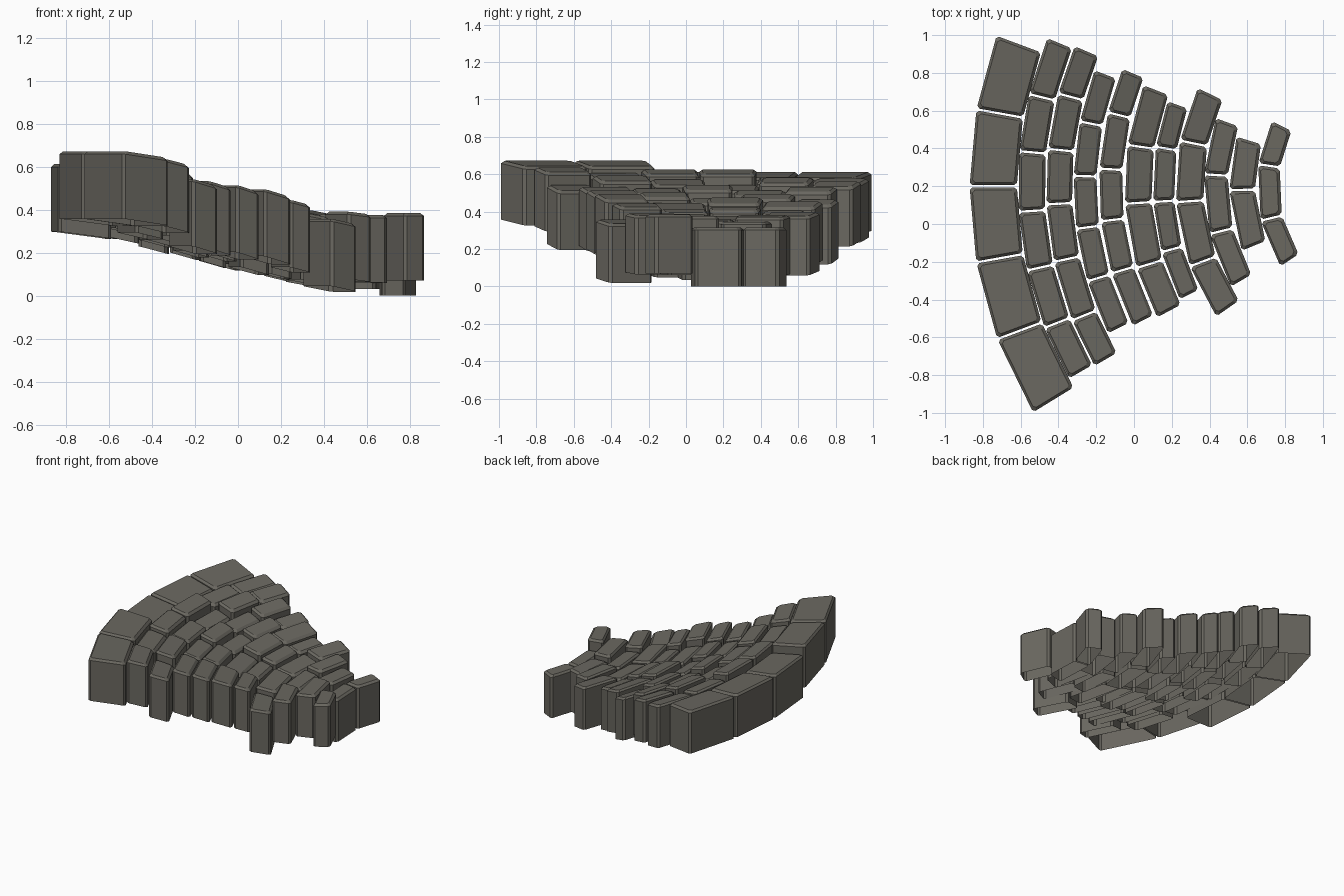
import bpy, bmesh, math
from mathutils import Vector

if "Cube" in bpy.data.objects:
    bpy.data.objects.remove(bpy.data.objects["Cube"])

# One flat stone colour
stone = bpy.data.materials.new("warm grey stone")
stone.diffuse_color = (0.145, 0.138, 0.118, 1)
stone.use_nodes = True
stone.node_tree.nodes["Principled BSDF"].inputs["Base Color"].default_value = stone.diffuse_color

CX, CY = 1.43, 0.2      # centre of the curved paving
HEIGHT = 0.315          # stone height
GAP = 0.006             # half joint between stones
CHAMFER = 0.014         # cut on corners and top rim

# Per row: outer x, inner x, joint angles (degrees), height offset of each stone (1/100 unit)
ROWS = [
    (-0.87, -0.62, (20.4, 10.2, 0, -10.1, -20.6, -31.5), "00066"),
    (-0.615, -0.475, (22.7, 13.8, 5.2, -3.8, -12.6, -21.5, -30), "015536"),
    (-0.465, -0.33, (23.2, 15, 6, -2.9, -12.2, -22, -30.3), "240350"),
    (-0.32, -0.20, (20.7, 11.3, 1.8, -7.4, -16.7, -26.6), "31423"),
    (-0.185, -0.065, (22.8, 14, 3.3, -6.6, -16.6, -27.4), "03145"),
    (-0.05, 0.09, (21.4, 8.5, -3.6, -17, -28.2), "3527"),
    (0.1, 0.21, (20, 9, -3.6, -15.2, -27), "2436"),
    (0.22, 0.365, (25.7, 11.5, -4, -20.5, -35), "4230"),
    (0.37, 0.495, (20.2, 3.4, -13.8, -30.4), "536"),
    (0.505, 0.64, (16.8, -1.3, -22), "36"),
    (0.65, 0.765, (26.6, 8.6, -13.5, -33.3), "007"),
]


def ground(p):
    """Slope height: an S-curve that falls towards the centre of the arcs."""
    u = CX - math.hypot(p.x - CX, p.y - CY)
    t = min(max((u + 0.95) / 1.55, 0), 1)
    return 0.3 * (1 - t * t * (3 - 2 * t))


def polar(radius, angle):
    return Vector((CX - radius * math.cos(angle), CY + radius * math.sin(angle)))


def cut_corners(quad, c):
    """Replace each corner by two points, giving an eight-sided outline."""
    ring = []
    for i, p in enumerate(quad):
        for q in (quad[i - 1], quad[(i + 1) % 4]):
            ring.append(p + (q - p).normalized() * c)
    return ring


def outline(r_out, r_in, a0, a1, inset):
    """Plan of one stone, listed anticlockwise seen from above."""
    def edge(r, a, s):
        return polar(r, a + s * (GAP + inset) / r)
    ro, ri = r_out - inset, r_in + inset
    quad = [edge(ro, a0, -1), edge(ro, a1, 1), edge(ri, a1, 1), edge(ri, a0, -1)]
    return cut_corners(quad, CHAMFER)


def add_stone(bm, r_out, r_in, a0, a1, lift):
    wall = outline(r_out, r_in, a0, a1, 0)
    rim = outline(r_out, r_in, a0, a1, CHAMFER)
    rings = []
    for pts, h in ((wall, 0), (wall, HEIGHT - CHAMFER), (rim, HEIGHT)):
        rings.append([bm.verts.new((p.x, p.y, ground(p) + lift + h)) for p in pts])
    n = len(wall)
    for low, high in zip(rings, rings[1:]):
        for i in range(n):
            j = (i + 1) % n
            bm.faces.new((low[i], low[j], high[j], high[i]))
    bm.faces.new(rings[-1])     # top; the underside stays open


# Curved rows of paving stones
for k, (x_out, x_in, angles, lifts) in enumerate(ROWS):
    bm = bmesh.new()
    rad = [math.radians(a) for a in angles]
    for a0, a1, lift in zip(rad, rad[1:], lifts):
        add_stone(bm, CX - x_out, CX - x_in, a0, a1, int(lift) / 100)
    mesh = bpy.data.meshes.new(f"stone_row_{k + 1}")
    bm.to_mesh(mesh)
    bm.free()
    mesh.materials.append(stone)
    bpy.context.collection.objects.link(bpy.data.objects.new(mesh.name, mesh))
